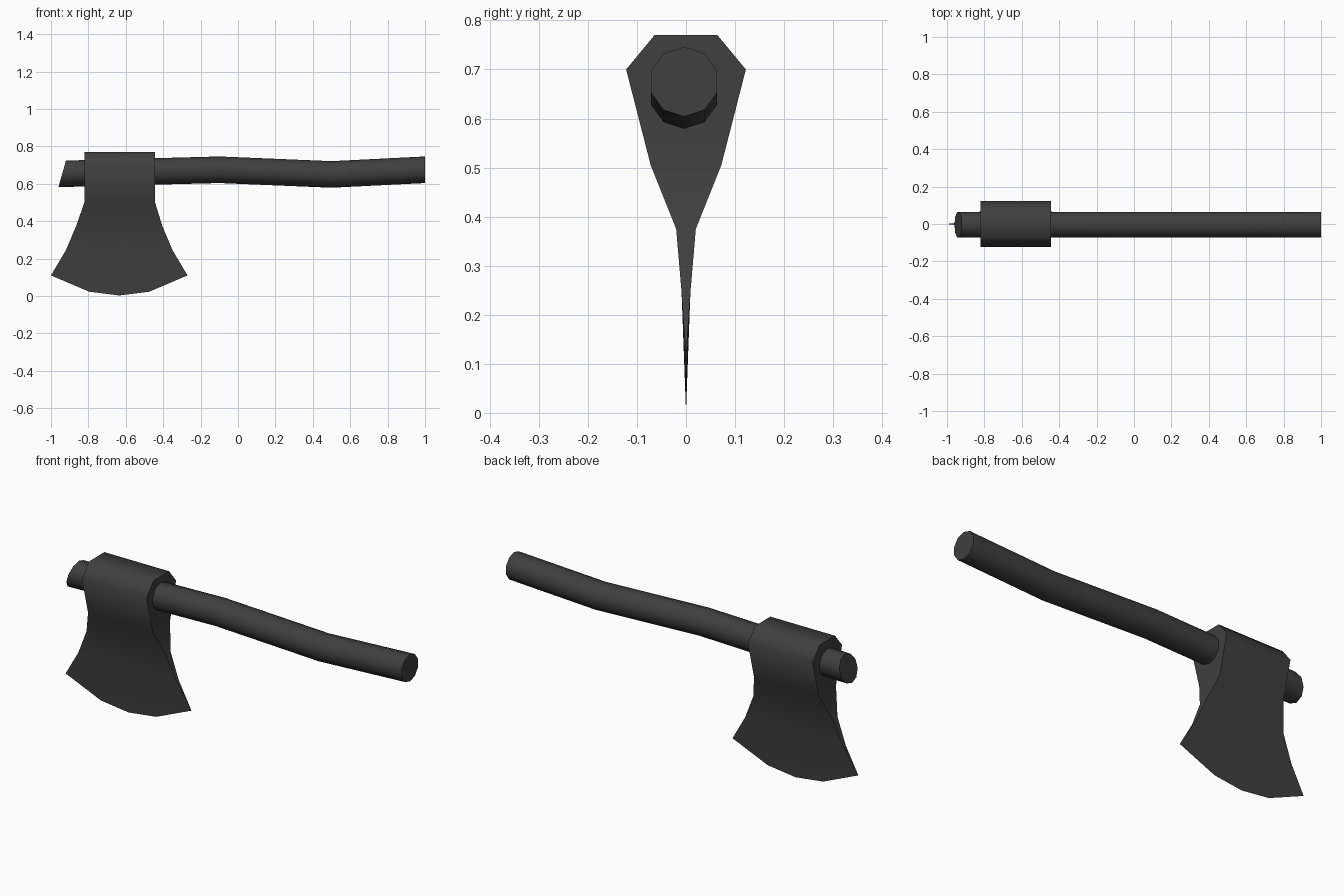
import bpy
import bmesh
import math

if "Cube" in bpy.data.objects:
    bpy.data.objects.remove(bpy.data.objects["Cube"], do_unlink=True)

# One dark grey for the whole tool
grey = bpy.data.materials.new("dark_grey")
grey.use_nodes = True
colour = (0.05, 0.05, 0.05, 1)
grey.diffuse_color = colour
grey.node_tree.nodes["Principled BSDF"].inputs["Base Color"].default_value = colour


def loft(name, rings):
    """Skin closed rings of points, cap both ends and shade by angle."""
    bm = bmesh.new()
    loops = [[bm.verts.new(p) for p in ring] for ring in rings]
    n = len(loops[0])
    for a, b in zip(loops, loops[1:]):
        for i in range(n):
            j = (i + 1) % n
            bm.faces.new((a[i], a[j], b[j], b[i]))
    bm.faces.new(loops[0])
    if len({tuple(p) for p in rings[-1]}) == n:
        bm.faces.new(loops[-1])
    bmesh.ops.remove_doubles(bm, verts=bm.verts[:], dist=0.0001)
    bmesh.ops.recalc_face_normals(bm, faces=bm.faces[:])
    mesh = bpy.data.meshes.new(name)
    bm.to_mesh(mesh)
    bm.free()
    mesh.materials.append(grey)
    obj = bpy.data.objects.new(name, mesh)
    bpy.context.collection.objects.link(obj)
    bpy.ops.object.select_all(action="DESELECT")
    obj.select_set(True)
    bpy.context.view_layer.objects.active = obj
    bpy.ops.object.shade_smooth_by_angle(angle=math.radians(60))
    return obj


# Handle: ten-sided wavy shaft, slanted at the butt beside the head
def handle_ring(x, z, slant, radius=0.071):
    ring = []
    for i in range(10):
        a = math.tau * i / 10
        up = math.cos(a)
        ring.append((x + slant * up, -0.004 + radius * math.sin(a), z + radius * up))
    return ring


loft("handle", [handle_ring(-0.94, 0.653, 0.02), handle_ring(-0.1, 0.675, 0),
                handle_ring(0.5, 0.65, 0), handle_ring(1.0, 0.675, 0)])

# Axe head: rows of height, half thickness, right end and left end
rows = [(0.77, 0.064, -0.82, -0.445),
        (0.70, 0.122, -0.82, -0.445),
        (0.505, 0.072, -0.82, -0.445),
        (0.375, 0.02, -0.865, -0.405),
        (0.245, 0.009, -0.92, -0.35),
        (0.11, 0, -1.0, -0.27)]
columns = [0, 0.28, 0.5, 0.72, 1]
edge_drop = [0, 0.087, 0.107, 0.087, 0]


def head_ring(z, half, x0, x1):
    drops = edge_drop if half == 0 else [0] * len(columns)
    front = [(x0 + (x1 - x0) * t, -half, z - d) for t, d in zip(columns, drops)]
    back = [(x, half, h) for x, _, h in reversed(front)]
    return front + back


loft("axe_head", [head_ring(*row) for row in rows])
